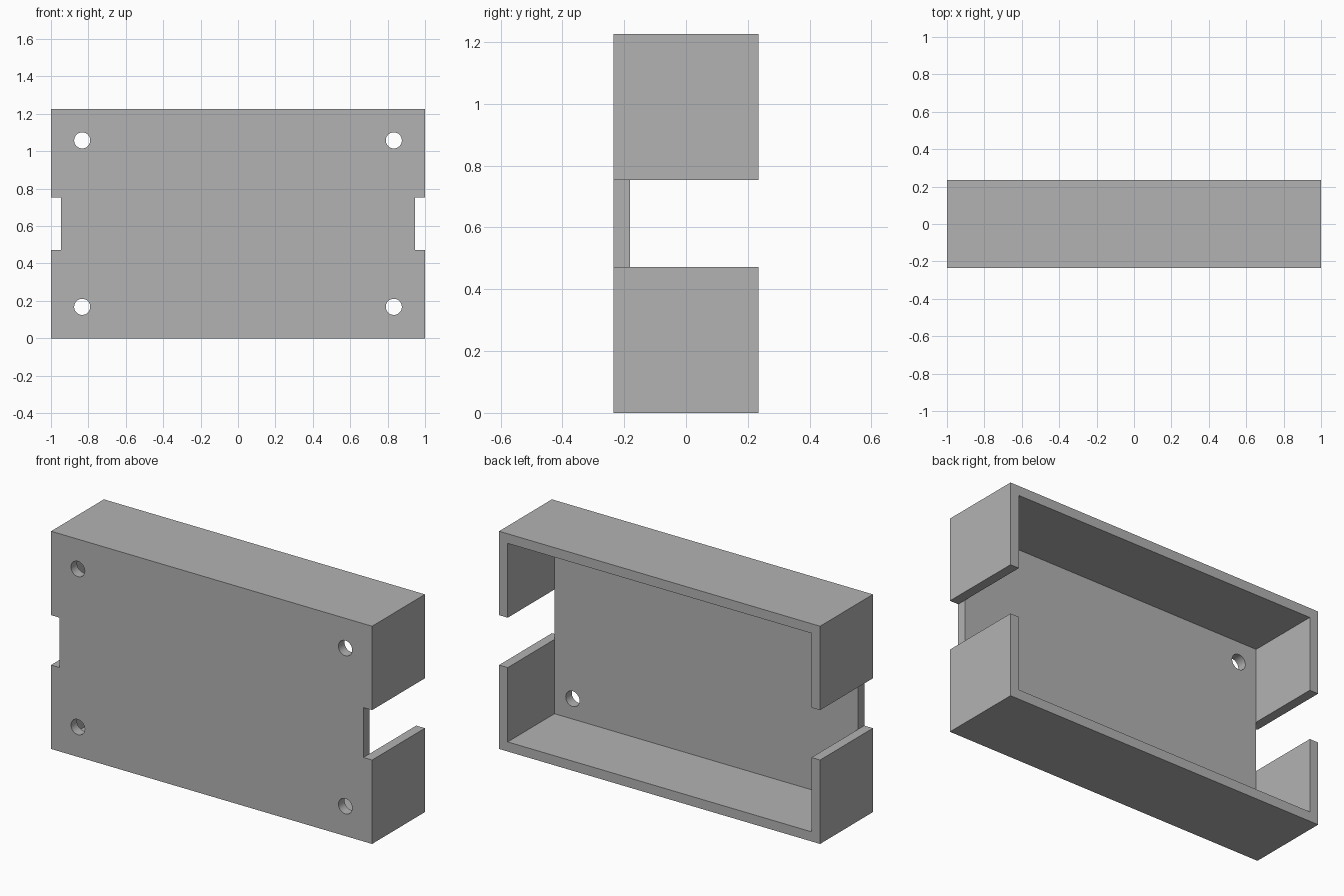
import bpy
from math import pi

if "Cube" in bpy.data.objects:
    bpy.data.objects.remove(bpy.data.objects["Cube"])

WIDTH, DEPTH, HEIGHT = 2.0, 0.47, 1.226
WALL = 0.054
NOTCH = 0.281          # height of the side openings
HOLE_X, HOLE_Z = 0.833, 0.445

grey = bpy.data.materials.new("plain grey")
grey.use_nodes = True
colour = (0.45, 0.45, 0.45, 1)
grey.diffuse_color = colour
grey.node_tree.nodes["Principled BSDF"].inputs["Base Color"].default_value = colour


def box(name, centre, size):
    bpy.ops.mesh.primitive_cube_add(size=1, location=centre)
    obj = bpy.context.object
    obj.name = name
    obj.scale = size
    bpy.ops.object.transform_apply(location=True, rotation=True, scale=True)
    obj.data.materials.append(grey)
    return obj


def hole(name, x, z):
    bpy.ops.mesh.primitive_cylinder_add(vertices=32, radius=0.043, depth=0.4,
                                        location=(x, -DEPTH / 2, z), rotation=(pi / 2, 0, 0))
    obj = bpy.context.object
    obj.name = name
    obj.data.materials.append(grey)
    return obj


def cut(target, cutter):
    cutter.hide_render = True
    mod = target.modifiers.new(cutter.name, "BOOLEAN")
    mod.operation = "DIFFERENCE"
    mod.solver = "EXACT"
    mod.object = cutter
    bpy.context.view_layer.objects.active = target
    bpy.ops.object.modifier_apply(modifier=mod.name)
    bpy.data.objects.remove(cutter)


# Tray body, hollowed from the back
mid = HEIGHT / 2
tray = box("enclosure_tray", (0, 0, mid), (WIDTH, DEPTH, HEIGHT))
cut(tray, box("cavity", (0, WALL, mid), (WIDTH - 2 * WALL, DEPTH, HEIGHT - 2 * WALL)))

# Side openings and corner screw holes
for side in (-1, 1):
    # opening runs the full depth of the side wall
    cut(tray, box("side_opening", (side * WIDTH / 2, 0, mid), (2 * WALL, 2 * DEPTH, NOTCH)))
    for level in (-1, 1):
        cut(tray, hole("screw_hole", side * HOLE_X, mid + level * HOLE_Z))

# Smooth hole walls, crisp box edges
bpy.ops.object.select_all(action="DESELECT")
tray.select_set(True)
bpy.context.view_layer.objects.active = tray
bpy.ops.object.shade_smooth_by_angle(angle=pi / 6)
